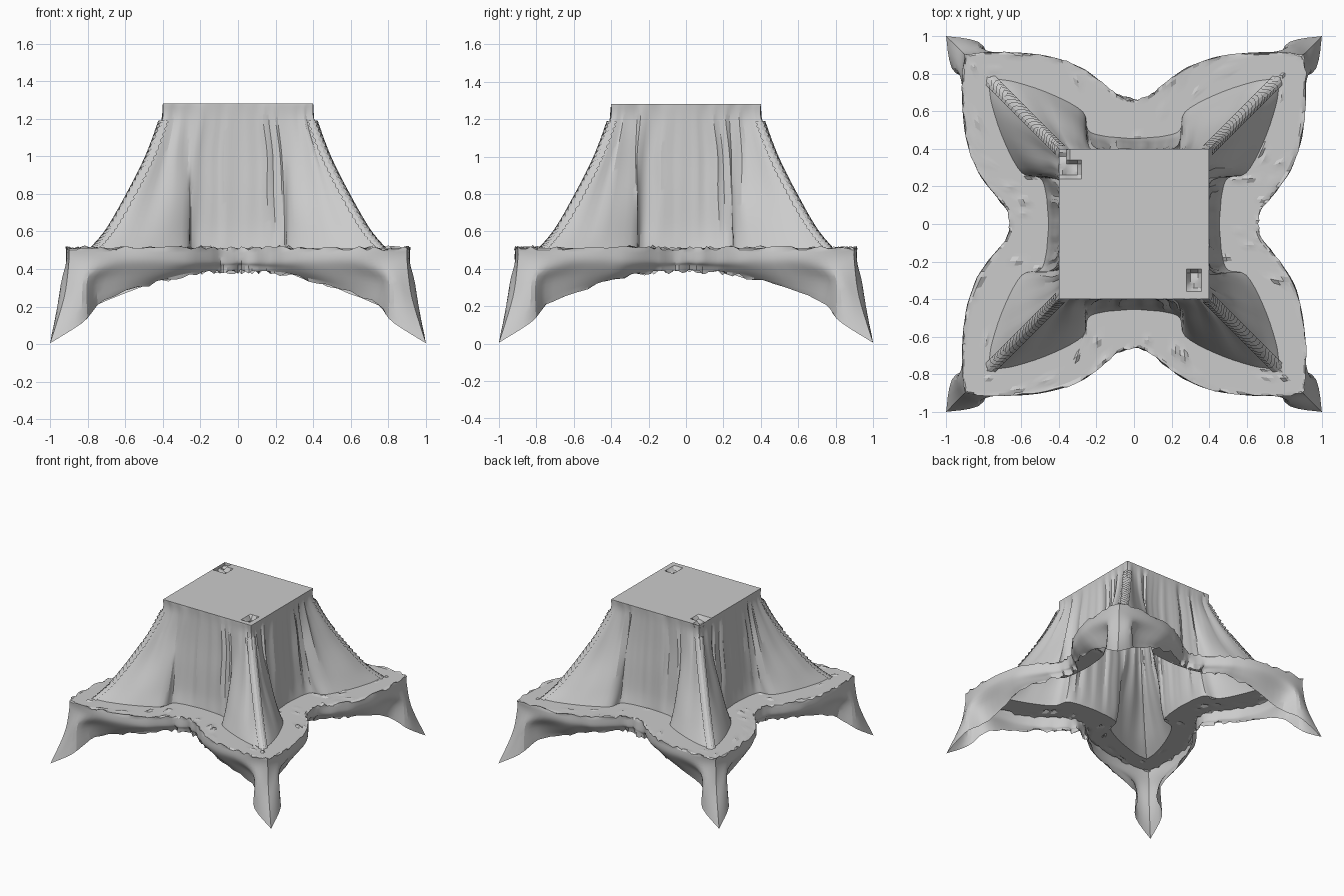
import bpy, math, random
from mathutils import Vector

if "Cube" in bpy.data.objects:
    bpy.data.objects.remove(bpy.data.objects["Cube"])

random.seed(4)
N = 30            # columns per eighth of the cloth
TOTAL = 8 * N


def ring(pts, z=None):
    """Eighth profile, from side middle to corner, as vectors."""
    return [Vector((p[0], p[1], z if z is not None else p[2])) for p in pts]


def catmull(a, b, c, d, t):
    return 0.5 * (2 * b + (c - a) * t + (2 * a - 5 * b + 4 * c - d) * t * t
                  + (3 * b - 3 * c + d - a) * t ** 3)


def sample(pts, t, mirror=False):
    f = t * (len(pts) - 1)
    i = min(int(f), len(pts) - 2)
    a = pts[i - 1] if i else (Vector((-pts[1].x, pts[1].y, pts[1].z)) if mirror else pts[0])
    return catmull(a, pts[i], pts[i + 1], pts[min(i + 2, len(pts) - 1)], f - i)


def full_ring(eighth):
    """Mirror the eighth over the diagonal, then turn it four times."""
    o = [sample(eighth, k / N, True) for k in range(N + 1)]
    quarter = o + [Vector((p.y, p.x, p.z)) for p in o[-2:0:-1]]
    out = []
    for _ in range(4):
        out += quarter
        quarter = [Vector((p.y, -p.x, p.z)) for p in quarter]
    return out


def to_corner(i):
    """0 at the middle of a side, 1 at a corner."""
    k = i % (2 * N)
    return min(k, 2 * N - k) / N


def make(name, rows, closed, angle):
    w = len(rows[0])
    faces = [(r * w + i, r * w + (i + 1) % w, (r + 1) * w + (i + 1) % w, (r + 1) * w + i)
             for r in range(len(rows) - 1) for i in range(w if closed else w - 1)]
    me = bpy.data.meshes.new(name)
    me.from_pydata([v for row in rows for v in row], [], faces)
    ob = bpy.data.objects.new(name, me)
    bpy.context.collection.objects.link(ob)
    bpy.ops.object.select_all(action='DESELECT')
    ob.select_set(True)
    bpy.context.view_layer.objects.active = ob
    bpy.ops.object.shade_smooth_by_angle(angle=math.radians(angle))
    return ob


def loft(keys, steps, ripple):
    """Loft between key rings; ripple(i, t, p) adds folds."""
    rings = [full_ring(k) for k in keys]
    cols = [list(c) for c in zip(*rings)]
    return [[ripple(i, r / steps, sample(cols[i], r / steps)) for i in range(TOTAL)]
            for r in range(steps + 1)]


def push(p, d):
    n = Vector((p.x, p.y, 0)).normalized()
    return p + n * d


# key cross-sections
top_edge = ring([(0, .4), (.07, .4), (.14, .4), (.21, .4), (.27, .4), (.33, .4), (.37, .4), (.4, .4)], 1.28)
neck = ring([(0, .4), (.07, .4), (.14, .4), (.21, .4), (.27, .4), (.33, .402), (.375, .405), (.405, .405)], 1.19)
chest = ring([(0, .41), (.08, .41), (.16, .412), (.23, .415), (.28, .43), (.36, .452), (.43, .47), (.472, .472)], 1.01)
waist = ring([(0, .425), (.08, .427), (.16, .43), (.24, .44), (.275, .485), (.39, .525), (.5, .555), (.566, .566)], .82)
low = ring([(0, .44), (.08, .442), (.17, .45), (.245, .468), (.275, .55), (.43, .635), (.58, .675), (.68, .68)], .62)
foot_line = ring([(0, .455), (.08, .46), (.17, .47), (.245, .50), (.275, .60), (.45, .695), (.65, .76), (.77, .77)], .51)
rim = ring([(0, .66), (.08, .68), (.16, .745), (.28, .83), (.43, .885), (.62, .91), (.79, .914), (.9, .9)], .51)
band = ring([(p.x, p.y) for p in rim], .44)
drop = ring([(0, .65, .42), (.08, .665, .415), (.16, .72, .41), (.28, .80, .4),
             (.46, .855, .37), (.72, .872, .345), (.82, .942, .32), (.925, .925, .25)])
hem = ring([(0, .64, .39), (.08, .655, .385), (.16, .70, .385), (.28, .765, .37),
            (.48, .815, .315), (.73, .835, .22), (.82, .965, .12), (1, 1, .005)])

# flat top, with two small dents
M = 40
plate = []
for r in range(M + 1):
    row = []
    for c in range(M + 1):
        x, y = .8 * c / M - .4, .4 - .8 * r / M
        dent = (x < -.34 and .25 < y) or (x < -.29 and .25 < y < .33) or (.29 < x < .35 and -.34 < y < -.25)
        row.append(Vector((x, y, 1.28 - (random.uniform(.02, .04) if dent else 0))))
    plate.append(row[::-1])
make("cloth_top", plate, False, 30)

# upper drape with random vertical folds, strongest between side and corner
raw = [random.uniform(-1, 1) for _ in range(TOTAL)]
folds = [(raw[i - 1] + 2 * raw[i] + raw[(i + 1) % TOTAL]) / 4 for i in range(TOTAL)]


def upper_ripple(i, t, p):
    c = to_corner(i)
    amp = .022 * math.sin(math.pi * t) * (.2 + math.sin(math.pi * c))
    return push(p, folds[i] * amp)


make("upper_drape", loft([top_edge, neck, chest, waist, low, foot_line], 44, upper_ripple), True, 25)

# rim edge shared by the ledge and the hanging band
rim_bump = [random.uniform(-.012, .012) for _ in range(TOTAL)]
rim_push = [random.uniform(-.008, .008) for _ in range(TOTAL)]


def rim_edge(i, p):
    return push(p, rim_push[i]) + Vector((0, 0, rim_bump[i]))


def ledge_ripple(i, t, p):
    if t == 1:
        return rim_edge(i, p)
    if 0 < t and random.random() < .03:
        return p + Vector((0, 0, random.uniform(.005, .018)))
    return p


make("ledge", loft([foot_line, rim], 10, ledge_ripple), True, 20)


# hanging valance with gathered, ragged hem and four pointed feet
def valance_ripple(i, t, p):
    calm = max(0, 1 - to_corner(i) * 1.15)
    if t == 0:
        return rim_edge(i, p)
    p = push(p, folds[i] * .055 * t * calm)
    if t == 1:
        p.z += random.uniform(-.018, .018) * min(1, calm * 2)
    return p


make("hanging_valance", loft([rim, band, drop, hem], 15, valance_ripple), True, 25)

# woven ridges running down the four corners
profile = [k[-1] for k in (neck, chest, waist, low, foot_line)]
STEPS = 52
for q in range(4):
    ang = math.radians(45 + 90 * q)
    out, side = Vector((math.cos(ang), math.sin(ang), 0)), Vector((-math.sin(ang), math.cos(ang), 0))
    rows = []
    for r in range(STEPS + 1):
        p = sample(profile, r / STEPS)
        d = p.x * math.sqrt(2)
        row = []
        for j in range(-2, 3):
            bump = .010 if (j + r) % 2 == 0 else -.004
            row.append(out * (d + .006 + bump - .006 * j * j) - side * (j * .017) + Vector((0, 0, p.z)))
        rows.append(row[::-1])
    make(f"corner_ridge_{q + 1}", rows, False, 5)
